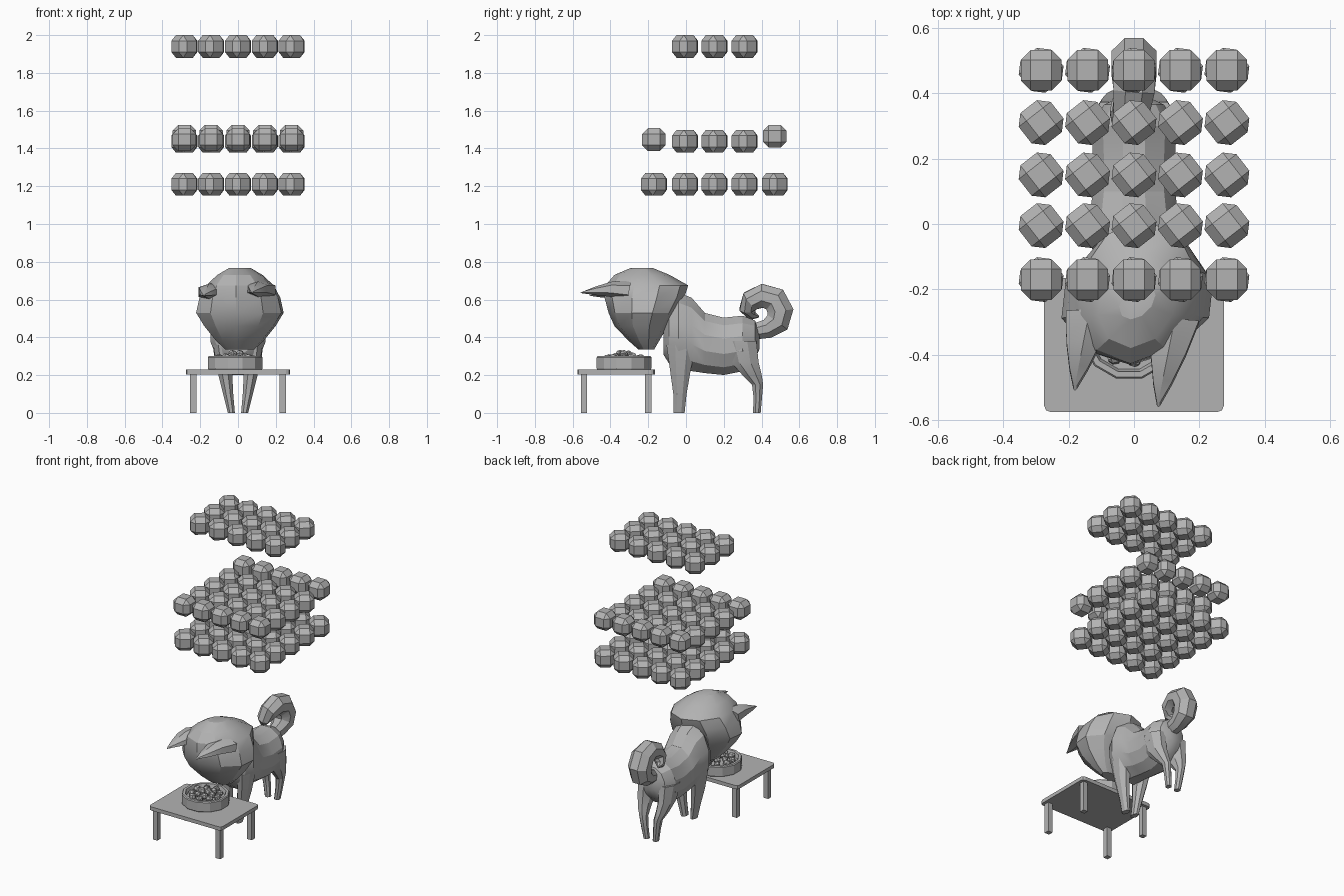
import bpy, bmesh, math, random
from mathutils import Vector, Matrix

random.seed(4)
cube = bpy.data.objects.get("Cube")
if cube:
    bpy.data.objects.remove(cube)

grey = bpy.data.materials.new("plain_grey")
grey.use_nodes = True
COLOUR = (0.45, 0.45, 0.45, 1)
grey.diffuse_color = COLOUR
grey.node_tree.nodes["Principled BSDF"].inputs["Base Color"].default_value = COLOUR


def finish(name, bm, smooth=None):
    bmesh.ops.recalc_face_normals(bm, faces=bm.faces)
    mesh = bpy.data.meshes.new(name)
    bm.to_mesh(mesh)
    bm.free()
    mesh.materials.append(grey)
    ob = bpy.data.objects.new(name, mesh)
    bpy.context.collection.objects.link(ob)
    if smooth:
        bpy.ops.object.select_all(action="DESELECT")
        ob.select_set(True)
        bpy.context.view_layer.objects.active = ob
        bpy.ops.object.shade_smooth_by_angle(angle=math.radians(smooth))
    return ob


def loft(name, rings, sides, smooth=25):
    """Skin rings given as (centre, half axis u, half axis v)."""
    bm = bmesh.new()
    loops = []
    for c, u, v in rings:
        angles = [math.tau * (i + 0.5) / sides for i in range(sides)]
        loops.append([bm.verts.new(Vector(c) + Vector(u) * math.cos(a) + Vector(v) * math.sin(a))
                      for a in angles])
    for a, b in zip(loops, loops[1:]):
        for i in range(sides):
            j = (i + 1) % sides
            bm.faces.new((a[i], a[j], b[j], b[i]))
    bm.faces.new(loops[0])
    bm.faces.new(loops[-1])
    return finish(name, bm, smooth)


def box(name, centre, size, bevel=0.0, vertical_only=False):
    bm = bmesh.new()
    bmesh.ops.create_cube(bm, size=1, matrix=Matrix.Translation(centre) @ Matrix.Diagonal((*size, 1)))
    if bevel:
        edges = [e for e in bm.edges if not vertical_only
                 or abs(e.verts[0].co.z - e.verts[1].co.z) > size[2] / 2]
        bmesh.ops.bevel(bm, geom=edges, offset=bevel, segments=2 if vertical_only else 1,
                        affect="EDGES", profile=0.5)
    return finish(name, bm)


# Trunk: rings along y as (y, low z, high z, half width)
trunk = [(0.39, 0.34, 0.43, 0.04), (0.365, 0.28, 0.49, 0.095), (0.30, 0.22, 0.515, 0.135),
         (0.20, 0.20, 0.505, 0.13), (0.10, 0.21, 0.53, 0.13), (0.03, 0.22, 0.61, 0.14),
         (-0.04, 0.22, 0.64, 0.15), (-0.09, 0.26, 0.58, 0.125), (-0.12, 0.31, 0.46, 0.07)]
loft("body", [((0, y, (a + b) / 2), (w, 0, 0), (0, 0, (b - a) / 2 * 1.03)) for y, a, b, w in trunk], 12)

# Bowed head: level rings as (z, front y, back y, half width)
skull = [(0.335, -0.25, -0.17, 0.07), (0.38, -0.30, -0.145, 0.12), (0.46, -0.375, -0.10, 0.185),
         (0.53, -0.405, -0.06, 0.228), (0.61, -0.425, -0.015, 0.21), (0.675, -0.42, 0.005, 0.175),
         (0.73, -0.375, -0.09, 0.115), (0.768, -0.29, -0.18, 0.05)]
loft("head", [((0.01, (f + b) / 2, z), (w * 1.04, 0, 0), (0.02, (b - f) / 2 * 1.03, 0))
              for z, f, b, w in skull], 10)

# Ears point forward from the crown
for name, base, tip in (("right_ear", (-0.135, -0.27, 0.64), (-0.18, -0.5, 0.625)),
                        ("left_ear", (0.125, -0.3, 0.65), (0.075, -0.55, 0.64))):
    base, tip = Vector(base), Vector(tip)
    loft(name, [(base.lerp(tip, t) + Vector((0, 0, lift)), (w, 0, 0), (0, 0.01, h))
                for t, w, h, lift in ((0, 0.085, 0.05, 0), (0.4, 0.062, 0.04, 0.01),
                                      (0.75, 0.033, 0.022, 0.005), (1, 0.006, 0.005, 0))], 6)

# Legs: level rings as (x, y, z, half width, half depth)
front_leg = [(0.085, -0.025, 0.36, 0.05, 0.085), (0.07, -0.03, 0.22, 0.042, 0.058),
             (0.052, -0.032, 0.1, 0.029, 0.038), (0.035, -0.037, 0, 0.02, 0.032)]
hind_leg = [(0.08, 0.29, 0.38, 0.058, 0.09), (0.078, 0.31, 0.27, 0.05, 0.08),
            (0.068, 0.35, 0.2, 0.038, 0.055), (0.055, 0.379, 0.15, 0.028, 0.032),
            (0.046, 0.38, 0.08, 0.024, 0.024), (0.035, 0.375, 0, 0.02, 0.022)]
for side, s in (("left", 1), ("right", -1)):
    for part, rows in (("front_leg", front_leg), ("hind_leg", hind_leg)):
        loft(f"{side}_{part}", [((s * x, y, z), (w, 0, 0), (0, d, 0)) for x, y, z, w, d in rows], 8)

# Curled tail: path points as (x, y, z, radius)
path = [(0, 0.36, 0.43, 0.045), (0, 0.43, 0.445, 0.055), (0, 0.485, 0.48, 0.07),
        (0, 0.5, 0.54, 0.075), (0, 0.47, 0.6, 0.074), (0, 0.405, 0.62, 0.068),
        (-0.01, 0.345, 0.595, 0.06), (-0.03, 0.325, 0.55, 0.045), (-0.05, 0.35, 0.515, 0.028),
        (-0.06, 0.385, 0.51, 0.006)]
points = [Vector(p[:3]) for p in path]
rings = []
for i, p in enumerate(points):
    along = (points[min(i + 1, len(points) - 1)] - points[max(i - 1, 0)]).normalized()
    out = along.cross(Vector((1, 0, 0))).normalized()
    rings.append((p, out.cross(along) * path[i][3], out * path[i][3]))
loft("tail", rings, 8)

# Table
box("table_top", (0, -0.37, 0.217), (0.55, 0.41, 0.025), 0.02, True)
for x in (-0.238, 0.238):
    for y in (-0.54, -0.2):
        side = ("left" if x > 0 else "right") + ("_front" if y < -0.4 else "_back")
        box(side + "_table_leg", (x, y, 0.104), (0.034, 0.034, 0.208))

# Bowl with a sunken inside
BOWL = (-0.015, -0.328)
loft("bowl", [((*BOWL, z), (r, 0, 0), (0, r, 0)) for r, z in
              ((0.146, 0.229), (0.15, 0.236), (0.15, 0.294), (0.145, 0.3), (0.128, 0.3),
               (0.12, 0.275))], 12)

# Food heaped in the bowl
for ring, (count, radius, z) in enumerate(((9, 0.09, 0.288), (6, 0.052, 0.296), (3, 0.025, 0.31))):
    for i in range(count):
        a = math.tau * i / count + ring
        size = random.uniform(0.032, 0.042)
        food = box("food_piece", (0, 0, 0), (size, size, size), size * 0.27)
        food.location = (BOWL[0] + radius * math.cos(a), BOWL[1] + radius * math.sin(a), z)
        food.rotation_euler = [random.uniform(0, 3) for _ in range(3)]

# Floating layers of chamfered balls: rows as (y, z, turn in degrees)
rows = [(y, 1.94, 38) for y in (-0.005, 0.15, 0.31)]
rows += [(-0.17, 1.447, 0), (-0.005, 1.438, 38), (0.15, 1.438, 38), (0.31, 1.438, 38), (0.47, 1.465, 0)]
rows += [(y, 1.21, 38) for y in (-0.17, -0.005, 0.15, 0.31, 0.47)]
for y, z, turn in rows:
    for column in range(-2, 3):
        ball = box("floating_ball", (0, 0, 0), (0.124, 0.124, 0.12), 0.03)
        ball.location = (column * 0.142, y, z)
        ball.rotation_euler.z = math.radians(turn)
